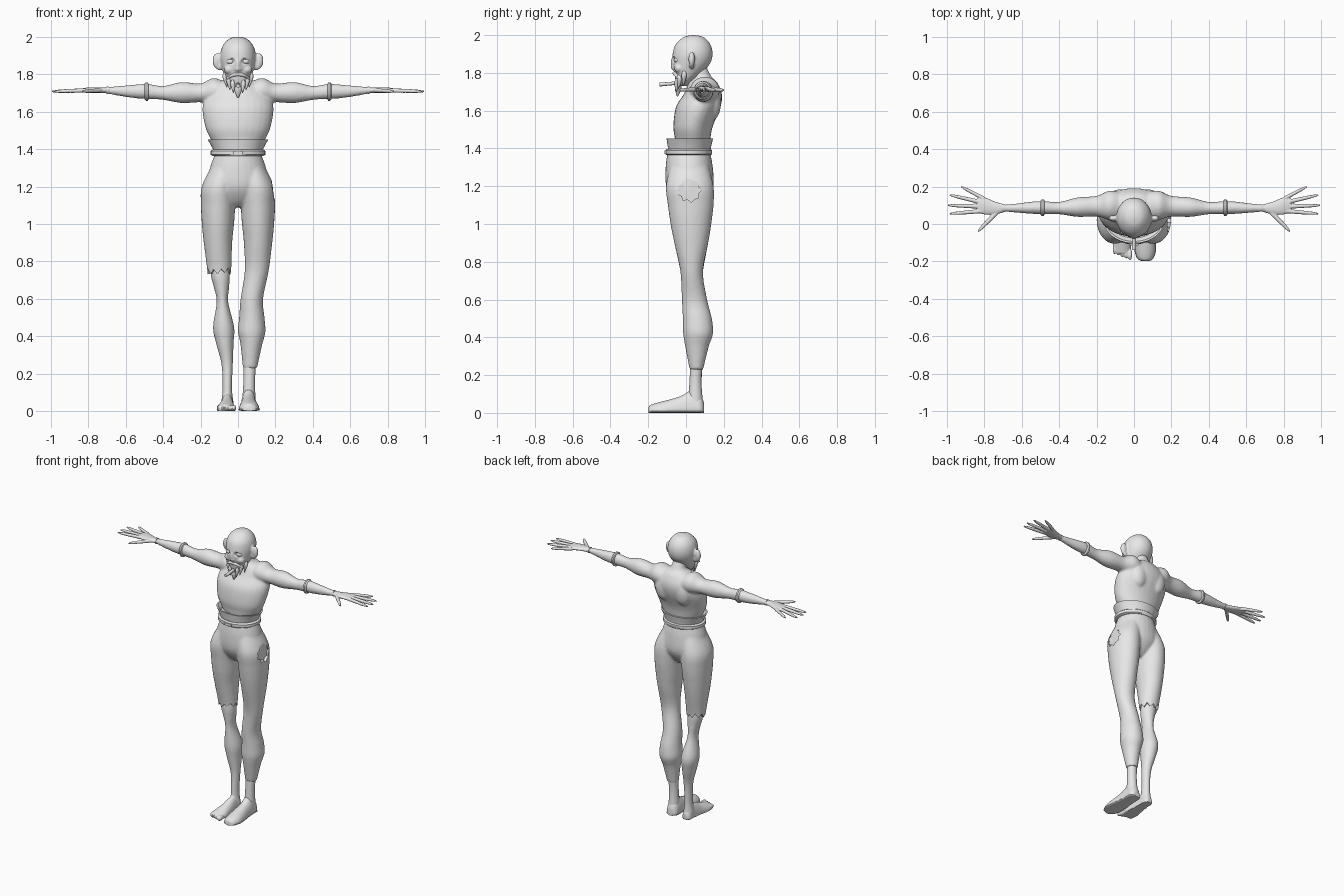
import bpy, bmesh, math, random
from mathutils import Vector, Matrix

random.seed(4)
if "Cube" in bpy.data.objects:
    bpy.data.objects.remove(bpy.data.objects["Cube"])

clay = bpy.data.materials.new("light_grey")
clay.use_nodes = True
clay.diffuse_color = (.8, .8, .8, 1)
clay.node_tree.nodes["Principled BSDF"].inputs["Base Color"].default_value = clay.diffuse_color


def skin(bm, rings):
    """Bridge rings of points into a closed tube."""
    loops = [[bm.verts.new(point) for point in ring] for ring in rings]
    for low, high in zip(loops, loops[1:]):
        for i in range(len(low)):
            j = (i + 1) % len(low)
            bm.faces.new((low[i], low[j], high[j], high[i]))
    bm.faces.new(loops[0])
    bm.faces.new(loops[-1])


def curve_through(keys, steps):
    """Catmull-Rom interpolation of cross-sections."""
    keys = [Vector(key) for key in keys]
    padded = [keys[0]] + keys + [keys[-1]]
    result = []
    for a, b, c, d in zip(padded, padded[1:], padded[2:], padded[3:]):
        for k in range(steps):
            t = k / steps
            result.append(b + (c - a) * t / 2 + (a - b * 2.5 + c * 2 - d / 2) * t * t
                          + ((b - c) * 1.5 + (d - a) / 2) * t ** 3)
    return result + [keys[-1]]


def loft(bm, axis, keys, flip=1, steps=5, sides=28, floor=0):
    """Elliptical sections along an axis: (position, two centres, two radii)."""
    rings = []
    for along, ca, cb, ra, rb in curve_through(keys, steps):
        ring = []
        for i in range(sides):
            angle = math.tau * i / sides
            a, b = ca + ra * math.cos(angle), cb + rb * math.sin(angle)
            x, y, z = {"x": (along, a, b), "y": (a, along, b), "z": (a, b, along)}[axis]
            ring.append((x * flip, y, max(z, floor)))
        rings.append(ring)
    skin(bm, rings)


def ball(bm, centre, radii):
    matrix = Matrix.Translation(centre) @ Matrix.Diagonal((*radii, 1))
    bmesh.ops.create_uvsphere(bm, u_segments=24, v_segments=16, radius=1, matrix=matrix)


def finish(name, bm, voxel=0, cutter=None, smooth=4, soften_cut=False):
    """Make the object; optionally blend its pieces together and cut it."""
    bmesh.ops.recalc_face_normals(bm, faces=bm.faces)
    mesh = bpy.data.meshes.new(name)
    bm.to_mesh(mesh)
    bm.free()
    mesh.materials.append(clay)
    item = bpy.data.objects.new(name, mesh)
    bpy.context.collection.objects.link(item)
    if voxel:
        remesh = item.modifiers.new("blend", "REMESH")
        remesh.mode, remesh.voxel_size = "VOXEL", voxel

    def relax():
        modifier = item.modifiers.new("relax", "SMOOTH")
        modifier.factor, modifier.iterations = .5, smooth

    if voxel and not soften_cut:
        relax()
    if cutter:
        cut = item.modifiers.new("cut", "BOOLEAN")
        cut.operation, cut.object = "DIFFERENCE", cutter
        if soften_cut:
            relax()
    if item.modifiers:
        graph = bpy.context.evaluated_depsgraph_get()
        item.data = bpy.data.meshes.new_from_object(item.evaluated_get(graph))
        item.modifiers.clear()
        if cutter:
            bpy.data.objects.remove(cutter)
    return item


def single(name, axis, keys, **options):
    bm = bmesh.new()
    loft(bm, axis, keys, **options)
    return finish(name, bm)


# Torso, neck and arms blended into one body
bm = bmesh.new()
loft(bm, "z", [(1.42, 0, .035, .125, .09), (1.46, 0, .035, .15, .095), (1.52, 0, .038, .175, .105),
               (1.62, 0, .065, .19, .118), (1.69, 0, .09, .165, .1), (1.75, 0, .09, .11, .075),
               (1.78, 0, .085, .05, .05), (1.86, 0, .05, .045, .045)])
for s in (1, -1):
    loft(bm, "x", [(.05, .095, 1.69, .07, .06), (.13, .1, 1.71, .078, .07), (.2, .095, 1.7, .055, .05),
                   (.3, .09, 1.702, .052, .056), (.4, .085, 1.70, .033, .037), (.48, .087, 1.708, .035, .04),
                   (.54, .087, 1.708, .033, .037), (.62, .085, 1.71, .025, .028), (.7, .085, 1.714, .018, .017)],
         flip=s)
    ball(bm, (s * .075, .14, 1.64), (.06, .045, .09))
finish("body", bm, voxel=.008)

# Hands, forearm cuffs and wrist bands
for s, side in ((1, "left"), (-1, "right")):
    bm = bmesh.new()
    loft(bm, "x", [(.68, .085, 1.714, .017, .015), (.74, .085, 1.715, .034, .015),
                   (.8, .097, 1.715, .046, .014), (.835, .1, 1.713, .038, .011)], flip=s)
    fingers = [(.8, .135, .925, .2), (.81, .115, .985, .155), (.81, .093, .995, .1),
               (.8, .07, .985, .055), (.73, .065, .835, -.04)]
    for x0, y0, x1, y1 in fingers:
        wide = 1.5 if y1 < 0 else 1
        keys = [(x0 + (x1 - x0) * t, y0 + (y1 - y0) * t, 1.714 - .006 * t, r * wide, r)
                for t, r in ((0, .012), (.4, .011), (.8, .009), (1, .004))]
        loft(bm, "x", keys, flip=s, sides=12)
    finish(side + "_hand", bm, voxel=.004, smooth=2)
    single(side + "_forearm_cuff", "x", [(.478, .087, 1.707, .038, .042), (.482, .087, 1.707, .044, .049),
           (.492, .087, 1.707, .044, .049), (.5, .087, 1.707, .036, .04)], flip=s, steps=1)
    single(side + "_wrist_band", "x", [(.692, .085, 1.714, .022, .02), (.702, .085, 1.714, .022, .02)],
           flip=s, steps=1)

# Head with sunken eye sockets, nose, cheeks and ears
bm = bmesh.new()
for s in (1, -1):
    ball(bm, (s * .04, -.088, 1.868), (.03, .035, .026))
sockets = finish("socket_cutter", bm)
bm = bmesh.new()
loft(bm, "z", [(2, 0, .04, .012, .012), (1.988, 0, .04, .05, .055), (1.95, 0, .037, .083, .093),
               (1.9, 0, .035, .095, .106), (1.85, 0, .028, .09, .1), (1.8, 0, .012, .076, .074),
               (1.76, 0, -.008, .058, .048), (1.73, 0, -.02, .03, .026)])
ball(bm, (0, -.062, 1.85), (.014, .02, .04))
ball(bm, (0, -.062, 1.828), (.022, .018, .014))
for s in (1, -1):
    ball(bm, (s * .045, -.038, 1.825), (.03, .025, .025))
    ball(bm, (s * .112, .03, 1.872), (.024, .017, .042))
    ball(bm, (s * .1, .03, 1.845), (.02, .014, .025))
finish("head", bm, voxel=.006, cutter=sockets, soften_cut=True)
bm = bmesh.new()
for s in (1, -1):
    ball(bm, (s * .04, -.044, 1.868), (.022, .02, .016))
finish("eyes", bm)

# Pointed beard strands, moustache and the rolled stick in the mouth
bm = bmesh.new()
for x, y, top, tip in ((.07, -.01, 1.81, 1.73), (.05, -.035, 1.79, 1.715), (.028, -.048, 1.77, 1.7)):
    for s in (1, -1):
        loft(bm, "z", [(top, x, y, .006, .008), (top - .025, x, y, .013, .014),
                       (tip, x * .85, y - .005, .002, .002)], flip=s, sides=10)
loft(bm, "z", [(1.735, 0, -.04, .025, .018), (1.71, 0, -.042, .02, .016), (1.675, 0, -.045, .003, .003)], sides=12)
for s in (1, -1):
    loft(bm, "x", [(0, -.062, 1.798, .008, .008), (.03, -.058, 1.795, .011, .01),
                   (.062, -.04, 1.772, .003, .003)], flip=s, sides=10)
finish("beard", bm)
single("rolled_stick", "y", [(-.14, 0, 1.738, .012, .01), (-.03, 0, 1.748, .009, .009)], steps=1, sides=16)

# Flared sash, belt and buckle
single("sash", "z", [(1.385, 0, .018, .13, .112), (1.405, 0, .018, .136, .114), (1.452, 0, .02, .162, .123),
                     (1.452, 0, .02, .152, .113), (1.43, 0, .02, .13, .095)], steps=1, sides=40)
single("belt", "z", [(1.364, 0, .015, .135, .118), (1.37, 0, .015, .146, .123), (1.39, 0, .015, .146, .123),
                     (1.398, 0, .015, .135, .115)], steps=1, sides=40)
bm = bmesh.new()
bmesh.ops.create_cube(bm, size=1, matrix=Matrix.Translation((0, -.108, 1.38)) @ Matrix.Diagonal((.05, .012, .018, 1)))
finish("buckle", bm)

# Cutters: ragged right hem and the torn patch on the left thigh
circle = [math.tau * i / 18 for i in range(18)]
jags = [.77 - .045 * (i % 2) + random.uniform(-.01, .01) for i in range(18)]


def hem(radius, heights):
    return [(-.1 + radius * math.cos(a), .03 + radius * math.sin(a), z) for a, z in zip(circle, heights)]


bm = bmesh.new()
skin(bm, [hem(.1, [.6] * 18), hem(.1, jags), hem(.004, [.75] * 18)])
torn = [.064 - .011 * (i % 2) + random.uniform(-.004, .004) for i in range(18)]
skin(bm, [[(x, .017 + r * math.cos(a), 1.18 + r * math.sin(a)) for a, r in zip(circle, torn)] for x in (.178, .3)])
tears = finish("tear_cutter", bm)

# Trousers: hips and two legs, the left one gathered at the shin
bm = bmesh.new()
loft(bm, "z", [(1.385, 0, .015, .118, .112), (1.3, 0, .017, .15, .125), (1.2, 0, .02, .165, .125),
               (1.13, 0, .02, .11, .09), (1.09, 0, .02, .04, .05)])
thigh = [(1.31, .07, .018, .07, .1), (1.2, .1, .02, .094, .126), (1.1, .106, .025, .092, .121),
         (1, .107, .026, .086, .108), (.9, .107, .028, .076, .09), (.75, .1, .03, .064, .06)]
loft(bm, "z", thigh + [(.68, .1, .032, .06, .058)], flip=-1)
loft(bm, "z", thigh + [(.6, .074, .045, .06, .067), (.5, .074, .06, .068, .077), (.43, .073, .064, .074, .08),
                       (.39, .073, .062, .066, .073), (.35, .071, .058, .057, .062), (.23, .064, .055, .038, .036)])
finish("trousers", bm, voxel=.008, cutter=tears)

# Left ankle and shoe
single("left_ankle", "z", [(.26, .062, .055, .034, .032), (.16, .06, .05, .031, .032), (.05, .058, .05, .036, .04)])
shoe = [(-.198, .062, .01, .018, .02), (-.185, .06, .01, .04, .033), (-.14, .06, .01, .054, .047),
        (-.08, .058, .01, .052, .062), (-.02, .057, .01, .045, .082), (.03, .057, .01, .042, .11),
        (.075, .057, .01, .04, .085), (.095, .057, .01, .022, .045)]
single("left_shoe", "y", shoe, floor=.008)
single("left_sole", "y", [(y, x, .008, rx * 1.07, .008) for y, x, z, rx, rz in shoe])

# Bare right shin, foot and toes
bm = bmesh.new()
loft(bm, "z", [(.8, -.1, .03, .05, .048), (.72, -.094, .03, .05, .05), (.66, -.088, .033, .04, .047),
               (.58, -.083, .04, .031, .046), (.45, -.077, .06, .056, .066), (.36, -.07, .06, .046, .055),
               (.25, -.058, .055, .03, .034), (.12, -.057, .05, .025, .032), (.04, -.057, .05, .034, .038)])
loft(bm, "y", [(-.155, -.064, .01, .042, .025), (-.11, -.064, .01, .05, .04), (-.05, -.06, .01, .042, .06),
               (.02, -.057, .01, .034, .085), (.07, -.057, .01, .032, .065), (.092, -.057, .01, .018, .03)])
for i in range(5):
    ball(bm, (-.022 - .0205 * i, -.162 + .008 * i, .017), (.0125 - .0008 * i, .032, .016))
finish("right_shin_and_foot", bm, voxel=.005, smooth=2)

# Smooth shading with crisp edges
bpy.ops.object.select_all(action="DESELECT")
for item in bpy.context.collection.objects:
    if item.type == "MESH":
        item.select_set(True)
        bpy.context.view_layer.objects.active = item
bpy.ops.object.shade_smooth_by_angle(angle=math.radians(40))
